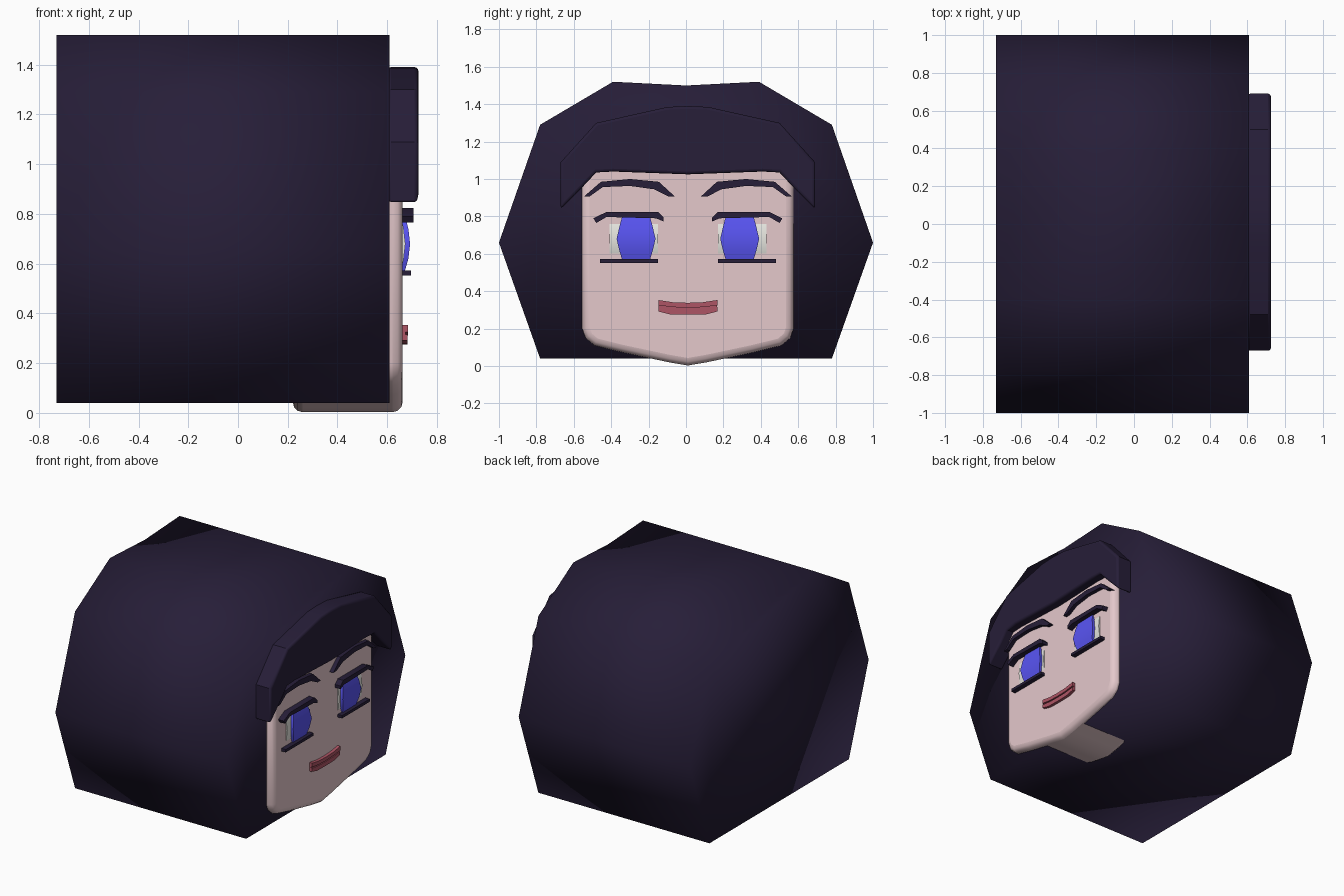
import bpy, bmesh

if "Cube" in bpy.data.objects:
    bpy.data.objects.remove(bpy.data.objects["Cube"])

CY = 0.01  # symmetry line of the face


def material(name, rgb):
    m = bpy.data.materials.new(name)
    m.diffuse_color = (*rgb, 1)
    m.use_nodes = True
    m.node_tree.nodes["Principled BSDF"].inputs["Base Color"].default_value = m.diffuse_color
    return m


HAIR = material("dark_hair", (0.02, 0.013, 0.04))
SKIN = material("skin", (0.78, 0.58, 0.6))
BLUE = material("iris_blue", (0.1, 0.09, 0.9))
WHITE = material("eye_white", (0.8, 0.8, 0.75))
LIP = material("lip_red", (0.42, 0.09, 0.13))


def finish(bm, name, mat, bevel=0, smooth=35):
    bmesh.ops.recalc_face_normals(bm, faces=bm.faces)
    me = bpy.data.meshes.new(name)
    bm.to_mesh(me)
    bm.free()
    ob = bpy.data.objects.new(name, me)
    bpy.context.collection.objects.link(ob)
    me.materials.append(mat)
    if bevel:
        b = ob.modifiers.new("bevel", 'BEVEL')
        b.width, b.segments = bevel, 3
        b.limit_method, b.angle_limit = 'ANGLE', 1.0
    bpy.ops.object.select_all(action='DESELECT')
    ob.select_set(True)
    bpy.context.view_layer.objects.active = ob
    if smooth == 180:
        bpy.ops.object.shade_smooth()
    elif smooth:
        bpy.ops.object.shade_smooth_by_angle(angle=smooth * 3.14159 / 180)
    return ob


def extrude(name, profile, x0, x1, mat, bevel=0, smooth=35):
    """Prism along x from a (y, z) outline."""
    bm = bmesh.new()
    f = bm.faces.new([bm.verts.new((x0, y, z)) for y, z in profile])
    g = bmesh.ops.extrude_face_region(bm, geom=[f])
    for v in g["geom"]:
        if isinstance(v, bmesh.types.BMVert):
            v.co.x = x1
    return finish(bm, name, mat, bevel, smooth)


def mirrored(half, cy=CY):
    """Close a half outline (d, z) that starts and ends on the centre line."""
    return [(cy + d, z) for d, z in half] + [(cy - d, z) for d, z in half[-2:0:-1]]


def barrel(name, cy, rows, back, mat):
    """Bulging eye part: rows of (half width, x, z) closed to a flat back."""
    bm = bmesh.new()
    rings = [[bm.verts.new(p) for p in ((back, cy - w, z), (x, cy - w, z),
                                        (x, cy + w, z), (back, cy + w, z))]
             for w, x, z in rows]
    for a, b in zip(rings, rings[1:]):
        for i in range(4):
            bm.faces.new((a[i], a[i - 1], b[i - 1], b[i]))
    bm.faces.new(rings[0])
    bm.faces.new(rings[-1])
    return finish(bm, name, mat, 0, 50)


# Main hair volume
extrude("hair_volume", mirrored([(0, 1.5), (.39, 1.52), (.78, 1.29), (1, .66),
                                 (.78, .04), (0, .04)], 0), -.73, .61, HAIR, 0, 180)

# Fringe arch above the face
extrude("fringe", mirrored([(0, 1.39), (.11, 1.385), (.49, 1.30), (.68, 1.09), (.68, .84),
                            (.565, .955), (.49, 1.035), (.4, 1.04), (0, 1.025)]),
        .6, .725, HAIR, .015)

# Face block with pointed chin
extrude("face", mirrored([(0, 1.12), (.49, 1.10), (.565, 1.0), (.565, .2), (.547, .15),
                          (.5, .11), (.35, .073), (.1, .02), (0, .003)]),
        .22, .662, SKIN, .04)

# Eyes, lashes and brows, one set per side
for s, side in ((-1, "left"), (1, "right")):
    def flip(pts):
        return [(CY + s * d, z) for d, z in pts]

    ec = CY + s * .29
    barrel(f"eye_white_{side}", ec,
           [(.13, .645, .56), (.13, .665, .61), (.13, .673, .68), (.13, .665, .75),
            (.13, .645, .81)], .63, WHITE)
    barrel(f"iris_{side}", CY + s * .277,
           [(.072, .668, .56), (.09, .685, .62), (.104, .692, .68), (.09, .685, .74),
            (.072, .668, .81)], .63, BLUE)
    extrude(f"upper_lash_{side}", flip([(.505, .79), (.435, .824), (.16, .824), (.13, .795),
                                        (.13, .773), (.17, .79), (.435, .797), (.49, .765)]),
            .64, .705, HAIR)
    extrude(f"lower_lash_{side}", flip([(.47, .552), (.47, .572), (.16, .572), (.16, .552)]),
            .64, .696, HAIR)
    extrude(f"eyebrow_{side}", flip([(.555, .907), (.465, .985), (.31, 1.0), (.155, .985),
                                     (.07, .907), (.105, .907), (.18, .945), (.31, .963),
                                     (.455, .957), (.525, .907)]), .64, .69, HAIR)

# Lips with a recessed seam
extrude("upper_lip", mirrored([(0, .338), (.08, .341), (.158, .353), (.158, .325),
                               (.08, .315), (0, .312)]), .64, .684, LIP)
extrude("lip_seam", mirrored([(0, .315), (.08, .318), (.157, .328), (.157, .312),
                              (.08, .302), (0, .3)]), .64, .674, LIP)
extrude("lower_lip", mirrored([(0, .305), (.08, .307), (.158, .316), (.158, .292),
                               (.1, .277), (0, .275)]), .64, .682, LIP)
